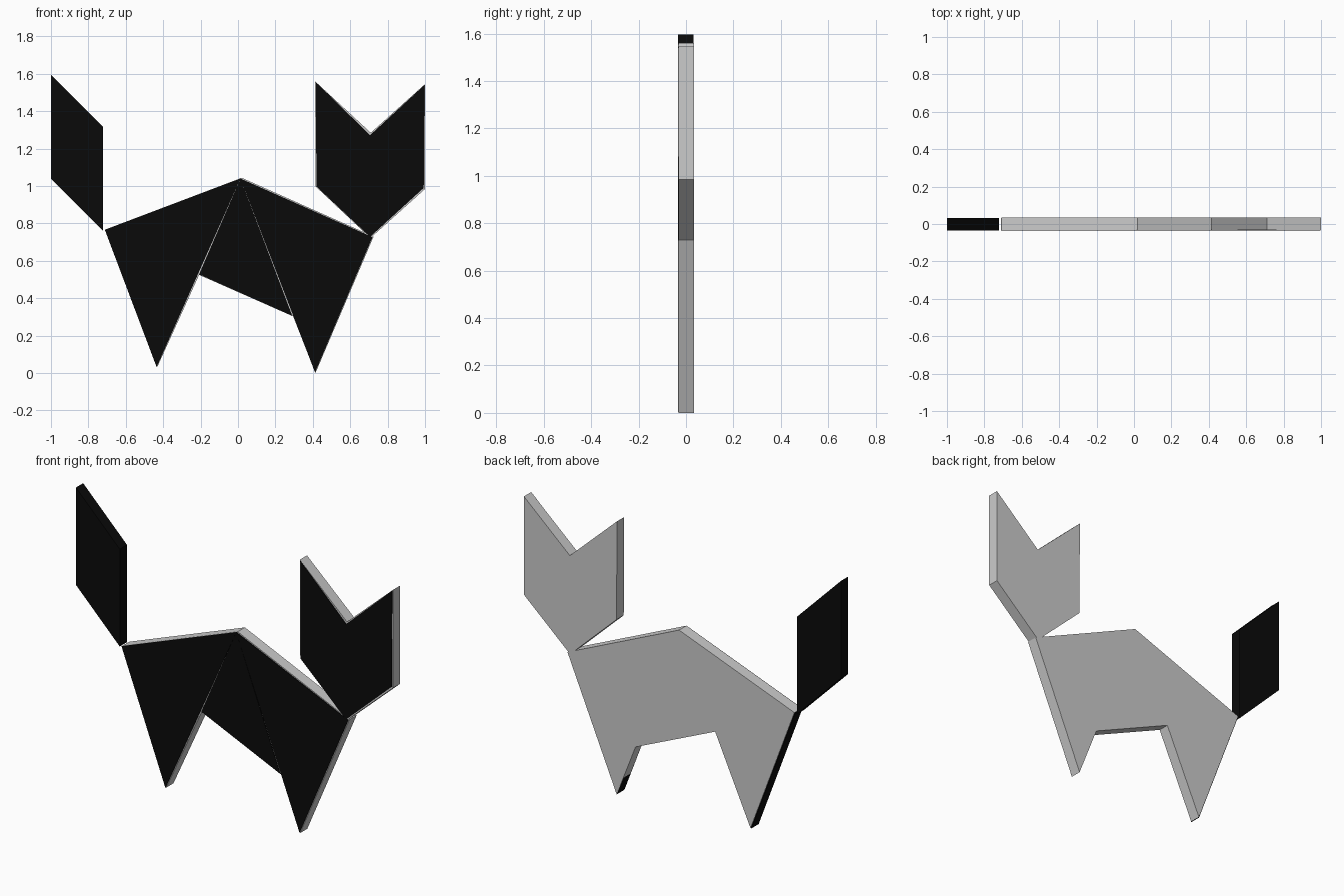
import bpy, bmesh

if "Cube" in bpy.data.objects:
    bpy.data.objects.remove(bpy.data.objects["Cube"])

# Glossy-black paint for the front tiles and the tail
black = bpy.data.materials.new("black")
black.diffuse_color = (0.003, 0.003, 0.003, 1)
black.use_nodes = True
black.node_tree.nodes["Principled BSDF"].inputs["Base Color"].default_value = black.diffuse_color


def slab(name, outline, y0, y1, mat=None):
    """Extrude an x/z outline from y0 to y1."""
    bm = bmesh.new()
    face = bm.faces.new([bm.verts.new((x, y0, z)) for x, z in outline])
    ext = bmesh.ops.extrude_face_region(bm, geom=[face])
    moved = [v for v in ext["geom"] if isinstance(v, bmesh.types.BMVert)]
    bmesh.ops.translate(bm, verts=moved, vec=(0, y1 - y0, 0))
    bmesh.ops.recalc_face_normals(bm, faces=bm.faces)
    mesh = bpy.data.meshes.new(name)
    bm.to_mesh(mesh)
    bm.free()
    obj = bpy.data.objects.new(name, mesh)
    bpy.context.collection.objects.link(obj)
    if mat:
        mesh.materials.append(mat)


# Shared corners of the puzzle tiles
spine = (0.013, 1.04)
neck = (0.706, 0.728)
notch = (0.706, 1.272)
cheek_l, cheek_r = (0.419, 0.998), (0.993, 0.99)

# Black tiles: tail, body triangles, head square and ears
tiles = {
    "tail": [(-1, 1.596), (-0.723, 1.318), (-0.723, 0.762), (-1, 1.04)],
    "hind_leg": [(-0.712, 0.766), spine, (-0.435, 0.032)],
    "belly": [spine, (-0.208, 0.528), (0.29, 0.306)],
    "front_leg": [spine, (0.719, 0.727), (0.412, 0.003)],
    "face": [cheek_l, notch, cheek_r, neck],
    "left_ear": [cheek_l, (0.417, 1.555), notch],
    "right_ear": [cheek_r, notch, (0.997, 1.54)],
}
for name, outline in tiles.items():
    slab(name, outline, -0.034, 0.031, black)

# Grey backing plates that follow the body and head silhouettes
slab("body_backing", [(-0.708, 0.768), (0.02, 1.044), (0.725, 0.73), (0.414, 0),
                      (0.295, 0.303), (-0.208, 0.525), (-0.431, 0.034)],
     -0.031, 0.034)
slab("head_backing", [(0.412, 1.56), (0.415, 0.998), (0.708, 0.722), (1, 0.984),
                      (1, 1.545), (0.71, 1.285)],
     -0.031, 0.034)
